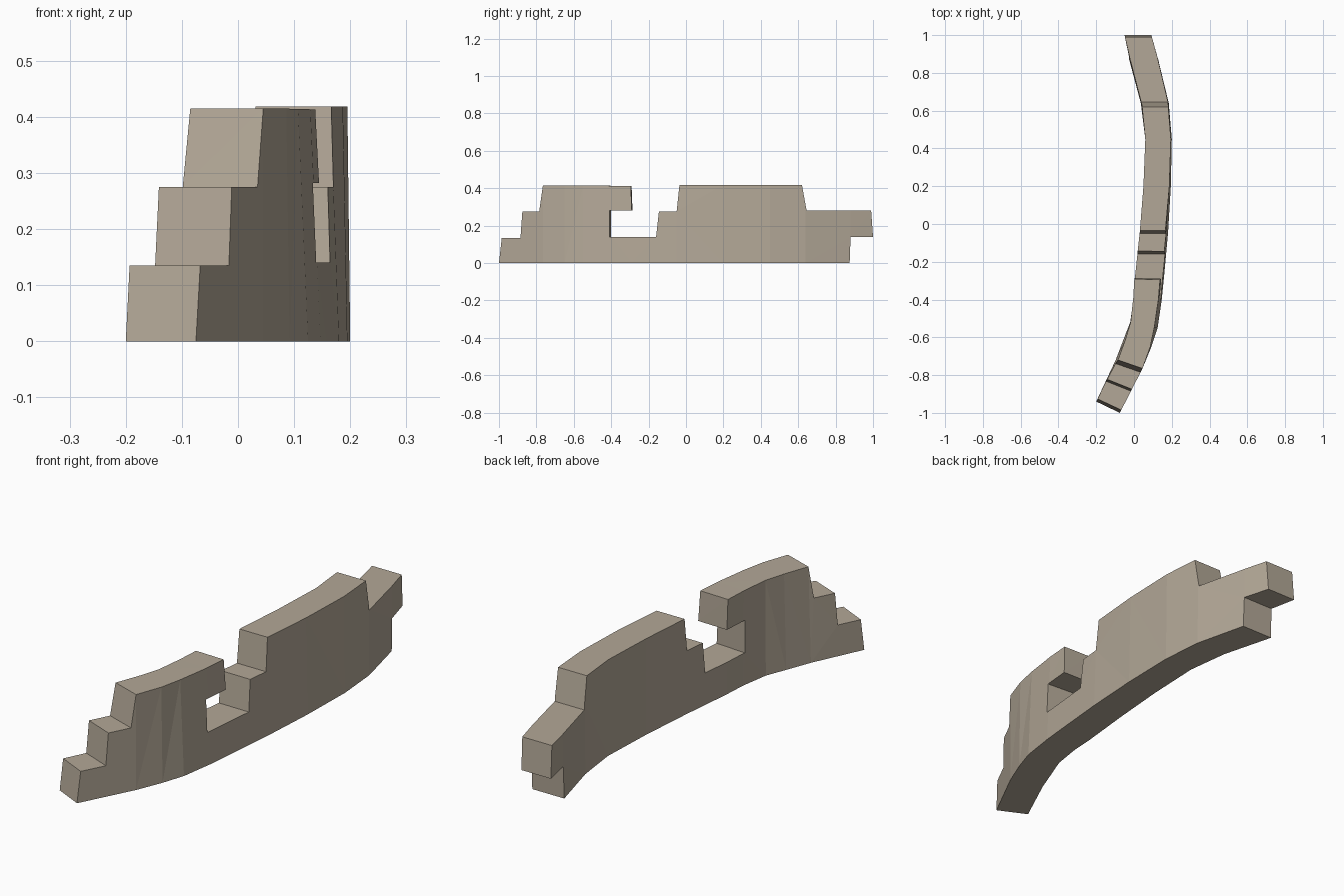
import bpy, bmesh

if "Cube" in bpy.data.objects:
    bpy.data.objects.remove(bpy.data.objects["Cube"])

# Side outline of the ruined wall (y, z), seen from the outer side
OUTLINE = [(-1, 0), (.875, 0), (.88, .14), (1, .14), (.99, .28), (.645, .28),
           (.62, .418), (-.035, .418), (-.05, .275), (-.145, .275), (-.16, .14),
           (-.41, .14), (-.41, .282), (-.29, .282), (-.295, .413), (-.765, .415),
           (-.785, .275), (-.875, .275), (-.885, .135), (-.985, .135)]

# Plan curve: y, outer x, outer lean, inner x, inner lean, inner y shift
PLAN = [(-1, -.075, 0, -.2, 0, .06),
        (-.765, .045, 0, -.097, .012, .045),
        (-.65, .092, -.006, -.055, .01, .04),
        (-.55, .125, -.018, -.02, .002, .03),
        (-.4, .147, -.018, 0, -.004, .008),
        (-.29, .158, -.02, .006, -.004, .004),
        (-.05, .18, -.015, .03, 0, 0),
        (.2, .195, -.008, .05, 0, 0),
        (.45, .2, -.005, .06, 0, 0),
        (.64, .184, -.004, .036, .005, 0),
        (.88, .126, -.002, -.028, .008, 0),
        (1, .092, 0, -.05, 0, 0)]


def plan_at(y):
    for a, b in zip(PLAN, PLAN[1:]):
        if y <= b[0] + 1e-5:
            t = (y - a[0]) / (b[0] - a[0])
            return [p + (q - p) * t for p, q in zip(a, b)]
    return PLAN[-1]


# Straight slab from the outline, split into columns
bm = bmesh.new()
face = bm.faces.new([bm.verts.new((0, y, z)) for y, z in OUTLINE])
ext = bmesh.ops.extrude_face_region(bm, geom=[face])
for v in ext["geom"]:
    if isinstance(v, bmesh.types.BMVert):
        v.co.x = 1
for row in PLAN[1:-1]:
    bmesh.ops.bisect_plane(bm, geom=bm.verts[:] + bm.edges[:] + bm.faces[:],
                           dist=1e-5, plane_co=(0, row[0], 0), plane_no=(0, 1, 0))
bmesh.ops.triangulate(bm, faces=bm.faces[:])

# Bend the slab along the plan curve
for v in bm.verts:
    y, outer, outer_lean, inner, inner_lean, shift = plan_at(v.co.y)
    h = v.co.z / .415
    if v.co.x > .5:
        v.co.x = outer + outer_lean * h
    else:
        v.co.x = inner + inner_lean * h
        v.co.y += shift
bmesh.ops.recalc_face_normals(bm, faces=bm.faces[:])

mesh = bpy.data.meshes.new("curved_wall")
bm.to_mesh(mesh)
bm.free()
stone = bpy.data.materials.new("tan stone")
stone.diffuse_color = (.45, .39, .31, 1)
stone.use_nodes = True
stone.node_tree.nodes["Principled BSDF"].inputs["Base Color"].default_value = stone.diffuse_color
mesh.materials.append(stone)
wall = bpy.data.objects.new("curved_wall", mesh)
bpy.context.collection.objects.link(wall)
